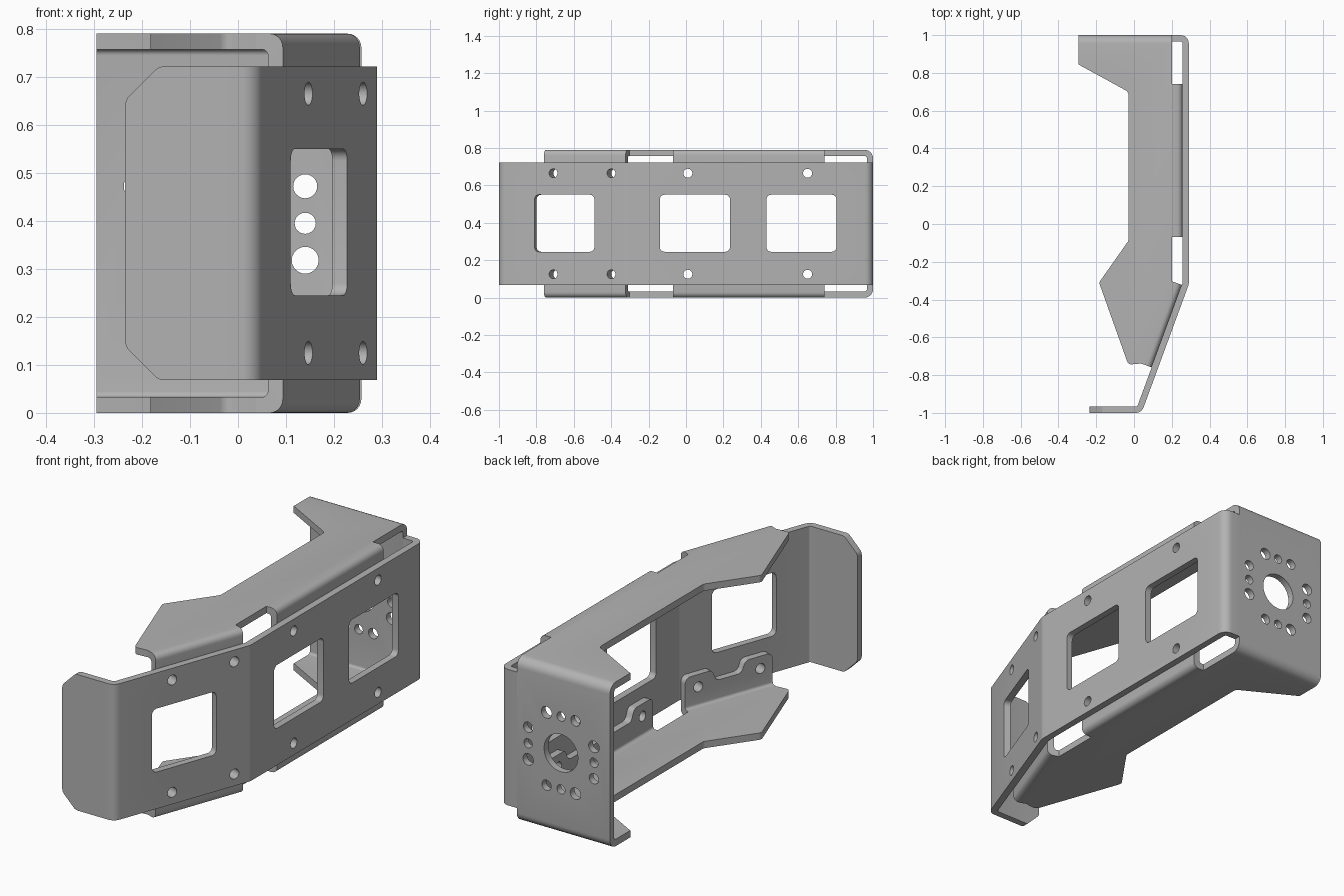
import bpy, bmesh, math
from mathutils import Vector, Matrix

cube = bpy.data.objects.get("Cube")
if cube:
    bpy.data.objects.remove(cube, do_unlink=True)

T = 0.033          # sheet thickness
H = 0.79           # overall height
MID = H / 2
BIG = 2.0
X, Y, Z = Vector((1, 0, 0)), Vector((0, 1, 0)), Vector((0, 0, 1))

steel = bpy.data.materials.new("grey_steel")
steel.use_nodes = True
colour = (0.45, 0.45, 0.45, 1)
steel.diffuse_color = colour
steel.node_tree.nodes["Principled BSDF"].inputs["Base Color"].default_value = colour


def frame(a, b, c, origin=(0, 0, 0)):
    """Matrix that maps profile axes a, b and depth axis c into space."""
    m = Matrix((a, b, c)).transposed().to_4x4()
    m.translation = Vector(origin)
    return m


def fillet(pts, r, closed=True, steps=6):
    """Round the corners of a polyline with tangent arcs."""
    pts = [Vector(p) for p in pts]
    out = []
    for i, p in enumerate(pts):
        if not closed and i in (0, len(pts) - 1):
            out.append(p)
            continue
        u = pts[i - 1] - p
        v = pts[(i + 1) % len(pts)] - p
        half = u.angle(v) / 2
        reach = min(r / math.tan(half), u.length * 0.48, v.length * 0.48)
        rad = reach * math.tan(half)
        u.normalize()
        v.normalize()
        centre = p + (u + v).normalized() * (rad / math.sin(half))
        start, end = p + u * reach - centre, p + v * reach - centre
        sweep = start.angle_signed(end)
        for k in range(steps + 1):
            out.append(centre + Matrix.Rotation(-sweep * k / steps, 2) @ start)
    return out


def bent_sheet(path, r):
    """Closed section of a sheet that follows a left-turning path."""
    pts = [Vector(p) for p in path]
    inner = []
    for i, p in enumerate(pts):
        dirs = [(pts[j + 1] - pts[j]).normalized()
                for j in (i - 1, i) if 0 <= j < len(pts) - 1]
        normals = [Vector((-d.y, d.x)) for d in dirs]
        m = sum(normals, Vector((0, 0))).normalized()
        inner.append(p + m * (T / m.dot(normals[0])))
    return fillet(pts, r, False) + fillet(inner, max(r - T, 0.006), False)[::-1]


def circle(cx, cy, r, n=24):
    return [Vector((cx + r * math.cos(k * math.tau / n),
                    cy + r * math.sin(k * math.tau / n))) for k in range(n)]


def window(a0, a1, b0, b1, r=0.025):
    return fillet([(a0, b0), (a1, b0), (a1, b1), (a0, b1)], r)


def solid(name, outlines, lo, hi, mat):
    """Extrude closed outlines from lo to hi along the frame's depth axis."""
    bm = bmesh.new()
    for pts in outlines:
        rings = [[bm.verts.new(mat @ Vector((p[0], p[1], c))) for p in pts] for c in (lo, hi)]
        n = len(pts)
        bm.faces.new(rings[0])
        bm.faces.new(rings[1])
        for i in range(n):
            j = (i + 1) % n
            bm.faces.new((rings[0][i], rings[0][j], rings[1][j], rings[1][i]))
    bmesh.ops.recalc_face_normals(bm, faces=bm.faces)
    me = bpy.data.meshes.new(name)
    bm.to_mesh(me)
    bm.free()
    me.materials.append(steel)
    ob = bpy.data.objects.new(name, me)
    bpy.context.collection.objects.link(ob)
    return ob


def boolean(ob, tool, op):
    mod = ob.modifiers.new(op, 'BOOLEAN')
    mod.operation, mod.solver, mod.object = op, 'EXACT', tool
    deps = bpy.context.evaluated_depsgraph_get()
    me = bpy.data.meshes.new_from_object(ob.evaluated_get(deps))
    ob.modifiers.clear()
    ob.data = me
    bpy.data.objects.remove(tool, do_unlink=True)


# Frames along the straight and the angled part of the web (run, up, outward)
corner, nose = Vector((0.29, -0.32, 0)), Vector((0.04, -1, 0))
run = (nose - corner).normalized()
out = Vector((-run.y, run.x, 0))
straight = (Y, X, Vector((0.29, 0, 0)))
angled = (run, out, corner)

# Screw hole positions along each part
screws = {"straight": (0.01, 0.65), "angled": (0.085, 0.415)}


def screw_cutter(part, key):
    s, n, o = part
    holes = [circle(a, z, 0.024) for a in screws[key] for z in (0.125, H - 0.125)]
    return solid("cutter", holes, -0.12, 0.08, frame(s, Z, n, o))


# Web: front lip, angled part, straight part and the turn into the back plate
web = solid("web", [bent_sheet([(-0.235, -1), nose.xy, corner.xy, (0.29, 1), (0.2, 1)], 0.045)],
            0, H, Matrix())
z0, z1 = 0.068, H - 0.068
shape = fillet([(-0.235, z0 + 0.07), (-0.165, z0), (1, z0), (1, z1),
                (-0.165, z1), (-0.235, z1 - 0.07)], 0.03)
boolean(web, solid("cutter", [shape], -BIG, BIG, frame(X, Z, Y)), 'INTERSECT')
for part, key, spans in ((straight, "straight", ((-0.14, 0.235), (0.43, 0.805))),
                         (angled, "angled", ((0.181, 0.522),))):
    s, n, o = part
    cuts = [window(a, b, 0.245, 0.55) for a, b in spans]
    boolean(web, solid("cutter", cuts, -0.12, 0.08, frame(s, Z, n, o)), 'DIFFERENCE')
    boolean(web, screw_cutter(part, key), 'DIFFERENCE')

# Channel: back plate with the top and bottom flanges
channel = solid("back_plate_and_flanges",
                [bent_sheet([(-1, 0), (1, 0), (1, H), (-1, H)], 0.045)],
                -0.295, 0.2, frame(Y, Z, X))
inset = -0.093
a = corner + run * 0.015 + out * inset
b = corner + run * 0.48 + out * inset
flange = [(-0.4, 1.2), (0.3, 1.2), (0.3, a.y), a.xy, b.xy] + fillet(
    [b.xy, (-0.03, -0.745), (-0.185, -0.31), (-0.03, -0.09), (-0.03, 0.7),
     (-0.295, 0.845), (-0.4, 0.845)], 0.025, False)[1:]
boolean(channel, solid("cutter", [flange], -1, BIG, Matrix()), 'INTERSECT')

# Bore and four groups of three mounting holes
cx, ring, gap = -0.035, 0.175, 0.077
holes = [circle(cx, MID, 0.09, 40)]
for turn in range(4):
    rot = Matrix.Rotation(turn * math.pi / 2, 2)
    for k, r in ((-1, 0.028), (0, 0.022), (1, 0.025)):
        p = rot @ Vector((ring, k * gap))
        holes.append(circle(cx + p.x, MID + p.y, r))
boolean(channel, solid("cutter", holes, 0.9, 1.1, frame(X, Z, Y)), 'DIFFERENCE')


# Tabs: flange edges bent up against the web, with a lobe at each screw
def tab(name, part, key, s0, s1):
    s, n, o = part
    ob = solid("lower_" + name, [bent_sheet([(inset, 0), (-T, 0), (-T, 0.3)], 0.06)],
               s0 - 0.05, s1 + 0.05, frame(n, Z, s, o))
    top, dip, w = 0.185, 0.13, 0.145
    lobes = fillet([(s0, -0.1), (s1, -0.1), (s1, top), (s1 - w, top), (s1 - w - 0.02, dip),
                    (s0 + w + 0.02, dip), (s0 + w, top), (s0, top)], 0.03)
    boolean(ob, solid("cutter", [lobes], -1, 1, frame(s, Z, n, o)), 'INTERSECT')
    boolean(ob, screw_cutter(part, key), 'DIFFERENCE')
    me = ob.data.copy()
    me.transform(Matrix.Translation((0, 0, H)) @ Matrix.Diagonal((1, 1, -1, 1)))
    me.flip_normals()
    twin = bpy.data.objects.new("upper_" + name, me)
    bpy.context.collection.objects.link(twin)
    return [ob, twin]


parts = [web, channel]
parts += tab("straight_tab", straight, "straight", -0.07, 0.74)
parts += tab("angled_tab", angled, "angled", 0.015, 0.48)

bpy.ops.object.select_all(action='DESELECT')
for ob in parts:
    ob.select_set(True)
bpy.context.view_layer.objects.active = web
bpy.ops.object.shade_smooth_by_angle(angle=math.radians(30))
